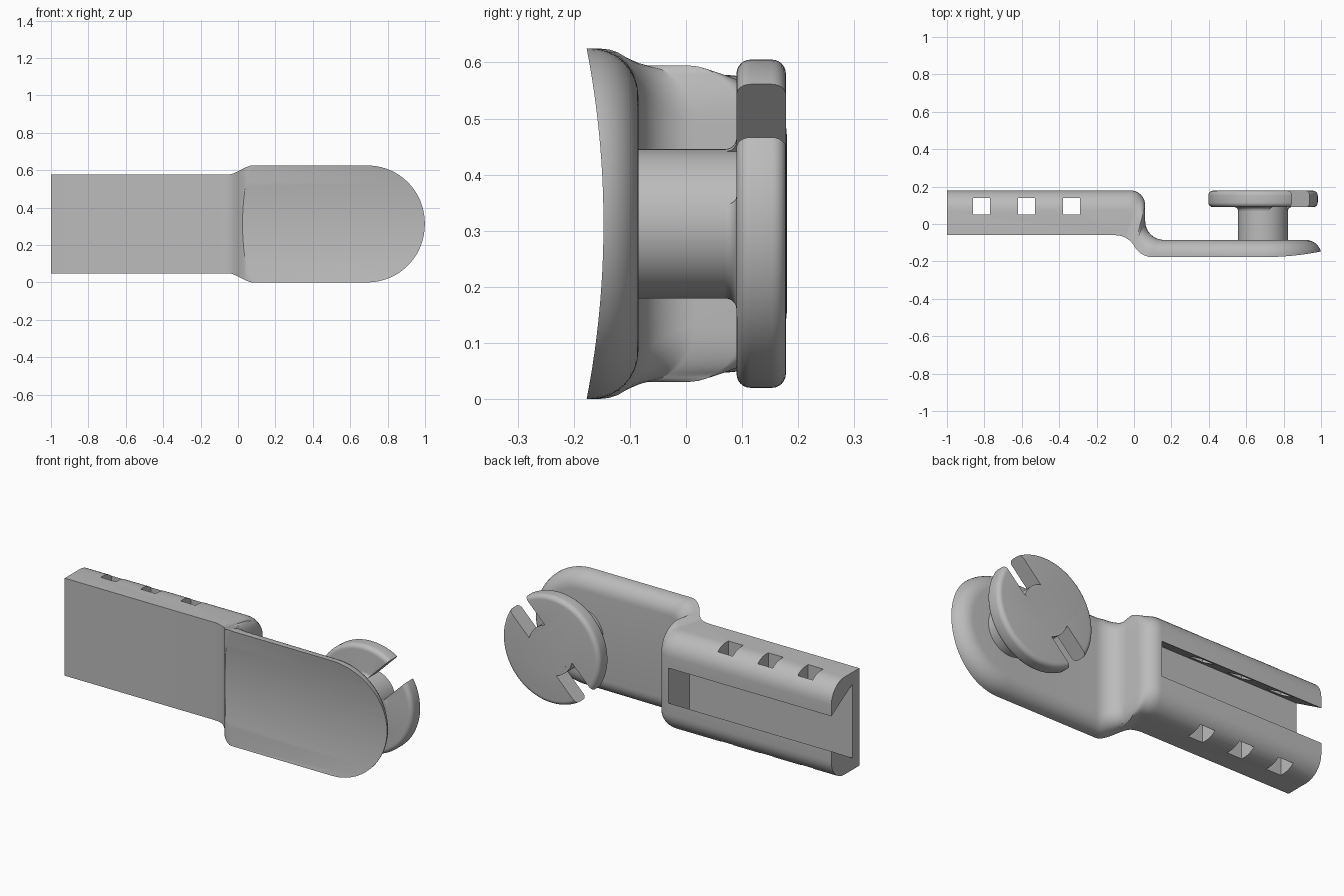
import bpy, bmesh
from math import sin, cos, pi, radians, hypot
from mathutils import Vector, Matrix

cube = bpy.data.objects.get("Cube")
if cube:
    bpy.data.objects.remove(cube, do_unlink=True)

MID = 0.3125          # height of the long axis
PIVOT = 0.69          # centre of the round tip and of the button

grey = bpy.data.materials.new("plain grey")
grey.use_nodes = True
grey.diffuse_color = (0.5, 0.5, 0.5, 1)
grey.node_tree.nodes["Principled BSDF"].inputs["Base Color"].default_value = (0.5, 0.5, 0.5, 1)


def finish(bm, name):
    bmesh.ops.remove_doubles(bm, verts=bm.verts, dist=1e-5)
    bmesh.ops.recalc_face_normals(bm, faces=bm.faces)
    mesh = bpy.data.meshes.new(name)
    bm.to_mesh(mesh)
    bm.free()
    mesh.materials.append(grey)
    obj = bpy.data.objects.new(name, mesh)
    bpy.context.collection.objects.link(obj)
    return obj


def arc(cx, cy, r, a0, a1, n=10):
    return [(cx + r * cos(radians(a0 + (a1 - a0) * i / n)),
             cy + r * sin(radians(a0 + (a1 - a0) * i / n))) for i in range(n + 1)]


def loft(rings, name, cap_end=True):
    bm = bmesh.new()
    loops = [[bm.verts.new(p) for p in ring] for ring in rings]
    for a, b in zip(loops, loops[1:]):
        for i in range(len(a)):
            j = (i + 1) % len(a)
            bm.faces.new((a[i], a[j], b[j], b[i]))
    bm.faces.new(loops[0])
    if cap_end:
        bm.faces.new(loops[-1])
    return finish(bm, name)


def lathe(profile, name, n=96):
    # Turned part about the button axis, profile is (radius, y)
    return loft([[(PIVOT + r * cos(2 * pi * i / n), y, MID + r * sin(2 * pi * i / n))
                  for i in range(n)] for r, y in profile], name)


def box(centre, size, name, turn=0):
    bm = bmesh.new()
    bmesh.ops.create_cube(bm, size=1, matrix=Matrix.Translation(centre)
                          @ Matrix.Rotation(turn, 4, 'Y') @ Matrix.Diagonal((*size, 1)))
    return finish(bm, name)


def cut(target, cutter):
    cutter.hide_render = True
    mod = target.modifiers.new("cut", 'BOOLEAN')
    mod.operation = 'DIFFERENCE'
    mod.solver = 'EXACT'
    mod.object = cutter
    bpy.context.view_layer.objects.active = target
    bpy.ops.object.modifier_apply(modifier=mod.name)
    bpy.data.objects.remove(cutter, do_unlink=True)


def smooth(obj):
    bpy.ops.object.select_all(action='DESELECT')
    obj.select_set(True)
    bpy.context.view_layer.objects.active = obj
    bpy.ops.object.shade_smooth_by_angle(angle=radians(30))


# Offset body: matching front and back paths seen from above
front = ([(-1, -0.06)] + arc(-0.1, -0.178, 0.118, 90, 30)
         + arc(0.104, -0.06, 0.118, 210, 270) + [(PIVOT, -0.178)])
back = ([(-1, 0.18)] + arc(-0.02, 0.10, 0.08, 90, 0)
        + arc(0.16, 0.015, 0.10, 180, 270) + [(PIVOT, -0.085)])


def section(f, b, swing=0):
    # Cross-section with square front corners and rounded back corners;
    # swing turns both halves round the pivot to form the round tip
    k = min(max((f[0] + 0.04) / 0.11, 0), 1)
    k = 0.6 * k + 0.4 * k * k * (3 - 2 * k)
    half = 0.265 + 0.0475 * k
    r = 0.11 - 0.025 * k
    f, b = Vector(f), Vector(b)
    depth = hypot(*(b - f))
    side = [(0, half)] + arc(depth - r, half - r, r, 90, 0, 8)
    pts = side + [(t, -z) for t, z in reversed(side)]
    ring = []
    for t, z in pts:
        p = f.lerp(b, t / depth)
        ring.append((p.x + abs(z) * sin(swing), p.y, MID + z * cos(swing)))
    return ring


rings = [section(f, b) for f, b in zip(front, back)]
rings += [section(front[-1], back[-1], pi / 2 * i / 24) for i in range(1, 25)]
body = loft(rings, "offset_body", cap_end=False)

# Shallow hollow along the front plate
R = 1.64
hollow = loft([[(x, -0.147 - R + R * cos(2 * pi * i / 360), MID + R * sin(2 * pi * i / 360))
                for i in range(360)] for x in (-0.6, 1.2)], "hollow_cutter")
cut(body, hollow)

# Dovetail channel open at the end and the back
channel = [(0, -0.2), (0.18, -0.095), (0.3, -0.095), (0.3, 0.095), (0.18, 0.095), (0, 0.2)]
cut(body, loft([[(x, y, MID + z) for y, z in channel] for x in (-1.1, -0.02)], "channel_cutter"))

# Three square holes through both channel walls
for x in (-0.815, -0.575, -0.335):
    cut(body, box((x, 0.095, MID), (0.09, 0.09, 1), "hole_cutter"))
smooth(body)

# Button head with rounded rim and a flared neck
rim = 0.2925
e = 0.025
head = lathe([(0.12, 0.07)] + arc(0.153, 0.07, 0.02, 180, 90, 5)
             + arc(rim - e, 0.09 + e, e, -90, 0, 6) + arc(rim - e, 0.178 - e, e, 0, 90, 6),
             "button_head")

# Two opposite diagonal notches
for s in (1, -1):
    d = s * 0.31 * cos(pi / 4)
    cut(head, box((PIVOT + d, 0.12, MID + d), (0.4, 0.3, 0.134), "notch_cutter", -pi / 4))
smooth(head)

# Stem joining the button to the plate
stem = lathe([(0.133, -0.1), (0.133, 0.1775)], "button_stem")
smooth(stem)
